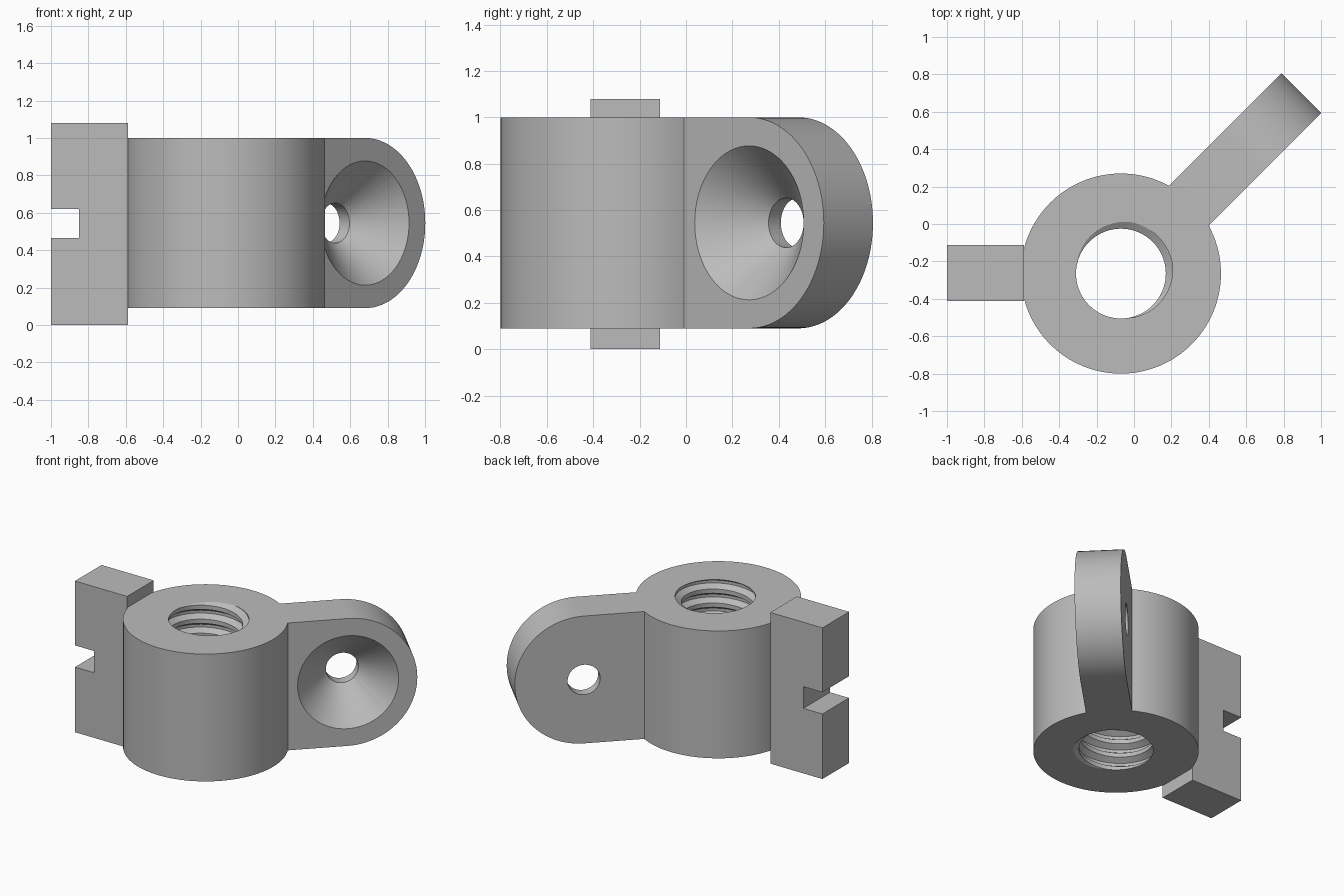
import bpy, bmesh
from math import pi, cos, sin, radians
from mathutils import Matrix

if "Cube" in bpy.data.objects:
    bpy.data.objects.remove(bpy.data.objects["Cube"], do_unlink=True)

grey = bpy.data.materials.new("plain grey")
grey.use_nodes = True
grey.diffuse_color = (0.5, 0.5, 0.5, 1)
grey.node_tree.nodes["Principled BSDF"].inputs["Base Color"].default_value = (0.5, 0.5, 0.5, 1)

BOTTOM, TOP = 0.09, 1.0
MID, HALF = (BOTTOM + TOP) / 2, (TOP - BOTTOM) / 2
CENTRE = Matrix.Translation((-0.07, -0.265, 0))
LUG = CENTRE @ Matrix.Rotation(radians(45), 4, 'Z')   # lug runs along local x


def finish(name, bm, matrix=Matrix()):
    bm.transform(matrix)
    bmesh.ops.recalc_face_normals(bm, faces=bm.faces)
    mesh = bpy.data.meshes.new(name)
    bm.to_mesh(mesh)
    bm.free()
    mesh.materials.append(grey)
    ob = bpy.data.objects.new(name, mesh)
    bpy.context.collection.objects.link(ob)
    return ob


def cone(name, r1, r2, depth, matrix, sides=96):
    bm = bmesh.new()
    bmesh.ops.create_cone(bm, cap_ends=True, segments=sides, radius1=r1,
                          radius2=r2, depth=depth)
    return finish(name, bm, matrix)


def prism(name, outline, y0, y1, matrix=Matrix()):
    """Extrude an x-z outline from y0 to y1."""
    bm = bmesh.new()
    face = bm.faces.new([bm.verts.new((x, y0, z)) for x, z in outline])
    out = bmesh.ops.extrude_face_region(bm, geom=[face])["geom"]
    bmesh.ops.translate(bm, vec=(0, y1 - y0, 0),
                        verts=[v for v in out if isinstance(v, bmesh.types.BMVert)])
    return finish(name, bm, matrix)


def combine(target, tool, operation):
    mod = target.modifiers.new("combine", 'BOOLEAN')
    mod.operation, mod.solver, mod.object = operation, 'EXACT', tool
    bpy.context.view_layer.objects.active = target
    bpy.ops.object.modifier_apply(modifier=mod.name)
    bpy.data.objects.remove(tool, do_unlink=True)


def thread_cutter(r_in, r_out, pitch, phase, steps=72):
    """Solid screw whose rows follow the helix."""
    profile = [(0.0, r_in), (0.3, r_in), (0.55, r_out), (0.75, r_out)]
    turns = int((TOP - BOTTOM) / pitch) + 5
    # the middle of the groove meets the top face at the phase angle
    base = TOP - (turns - 2) * pitch - 0.65 * pitch
    bm = bmesh.new()
    cols = []
    for c in range(steps):
        a = phase + 2 * pi * c / steps
        cols.append([bm.verts.new((r * cos(a), r * sin(a),
                                   base + pitch * (t + h + c / steps)))
                     for t in range(turns) for h, r in profile])
    rows, lead = len(cols[0]), len(profile)
    for c in range(steps):
        last = c == steps - 1
        shift = lead if last else 0
        right = cols[0] if last else cols[c + 1]
        for r in range(rows - 1 - shift):
            bm.faces.new((cols[c][r], right[r + shift],
                          right[r + shift + 1], cols[c][r + 1]))
    # close both ends with fans
    edges = [e for e in bm.edges if e.is_boundary]
    low = bm.verts.new((0, 0, base - pitch))
    high = bm.verts.new((0, 0, base + pitch * (turns + 2)))
    for e in edges:
        bm.faces.new((*e.verts, low if e.verts[0].co.z < MID else high))
    return finish("thread cutter", bm, CENTRE)


# Sleeve
sleeve = cone("threaded_sleeve_with_lug", 0.535, 0.535, TOP - BOTTOM,
              CENTRE @ Matrix.Translation((0, 0, MID)), 128)

# Rounded lug with a countersunk screw hole
REACH, THICK = 0.91, 0.15
arc = [(REACH + HALF * cos(a), MID + HALF * sin(a))
       for a in (-pi / 2 + pi * i / 48 for i in range(49))]
lug = prism("lug", [(0.38, TOP), (0.38, BOTTOM)] + arc, -THICK, THICK, LUG)
turn = Matrix.Rotation(pi / 2, 4, 'X')
sink = cone("countersink", 0.107, 0.352, 0.245,
            LUG @ Matrix.Translation((REACH, -THICK + 0.1025, MID)) @ turn)
drill = cone("screw hole", 0.107, 0.107, 0.5,
             LUG @ Matrix.Translation((REACH, 0.2, MID)) @ turn)
combine(lug, sink, 'DIFFERENCE')
combine(lug, drill, 'DIFFERENCE')
combine(sleeve, lug, 'UNION')

# Threaded bore
combine(sleeve, thread_cutter(0.24, 0.28, 0.1, radians(45)), 'DIFFERENCE')

# Tall block with a slot in its outer edge
block = prism("slotted_block",
              [(-1, 0), (-0.588, 0), (-0.588, 1.08), (-1, 1.08),
               (-1, 0.62), (-0.85, 0.62), (-0.85, 0.465), (-1, 0.465)],
              -0.412, -0.112)

# Smooth the curved walls, keep the edges crisp
bpy.ops.object.select_all(action='DESELECT')
for ob in (sleeve, block):
    ob.select_set(True)
bpy.context.view_layer.objects.active = sleeve
bpy.ops.object.shade_smooth_by_angle(angle=radians(25))
